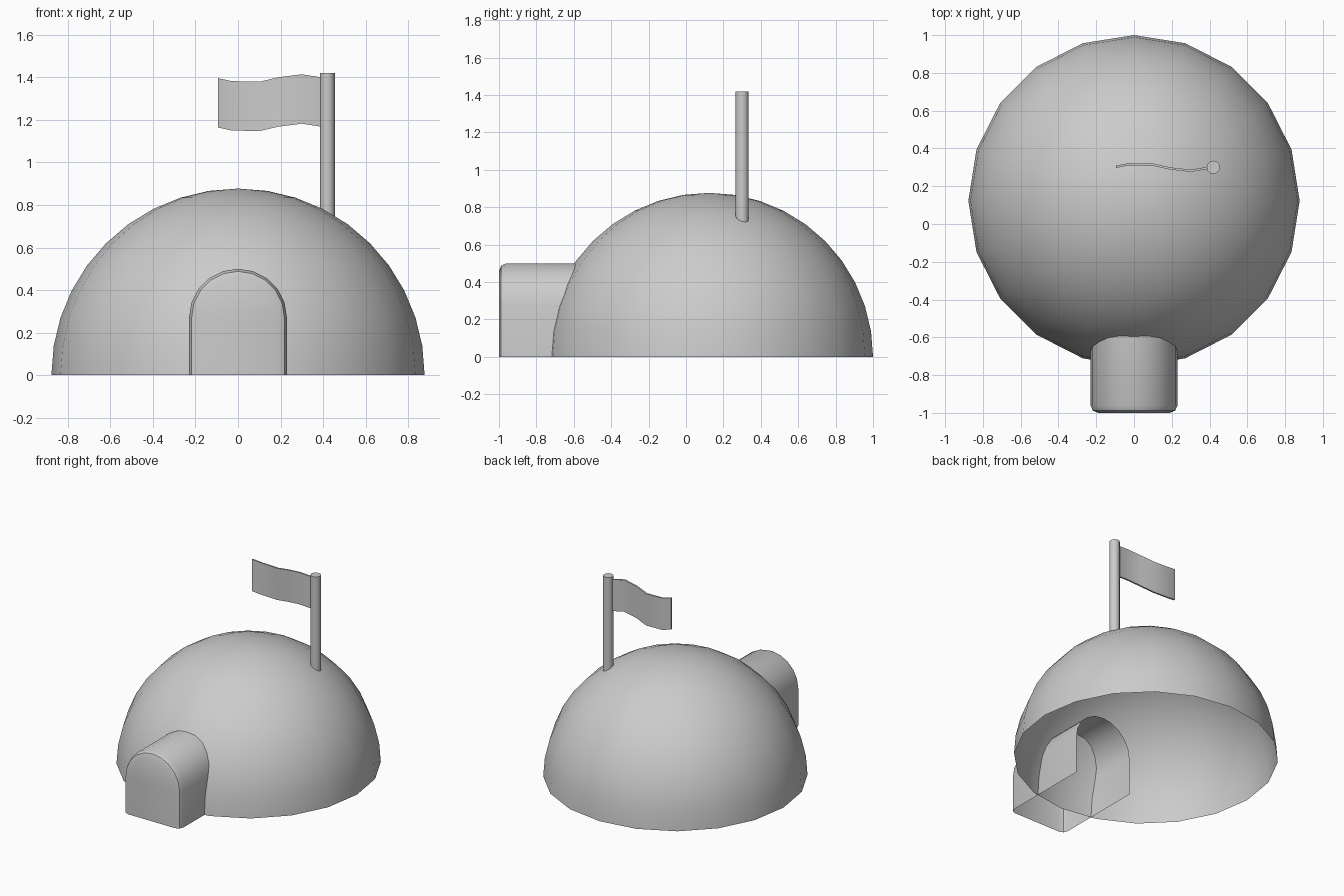
import bpy, bmesh, math

if "Cube" in bpy.data.objects:
    bpy.data.objects.remove(bpy.data.objects["Cube"])


def make_object(name, bm, angle=40):
    bmesh.ops.recalc_face_normals(bm, faces=bm.faces)
    mesh = bpy.data.meshes.new(name)
    bm.to_mesh(mesh)
    bm.free()
    obj = bpy.data.objects.new(name, mesh)
    bpy.context.collection.objects.link(obj)
    bpy.ops.object.select_all(action='DESELECT')
    obj.select_set(True)
    bpy.context.view_layer.objects.active = obj
    bpy.ops.object.shade_smooth_by_angle(angle=math.radians(angle))
    return obj


def bridge(bm, a, b, closed=False):
    for i in range(len(a) if closed else len(a) - 1):
        j = (i + 1) % len(a)
        bm.faces.new((a[i], a[j], b[j], b[i]))


# Dome: upper half of a sphere, open underneath
bm = bmesh.new()
bmesh.ops.create_uvsphere(bm, u_segments=20, v_segments=20, radius=0.877)
low = [v for v in bm.verts if v.co.z < -0.01]
bmesh.ops.delete(bm, geom=low, context='VERTS')
bmesh.ops.translate(bm, verts=bm.verts, vec=(0, 0.123, 0))
make_object("dome", bm)

# Entrance tunnel: arched shell with a rounded front rim, open below and inside
bm = bmesh.new()


def arch(y, inset):
    r = 0.23 - inset
    pts = [(r, 0)]
    pts += [(r * math.cos(math.pi * i / 10), 0.27 + r * math.sin(math.pi * i / 10))
            for i in range(11)]
    pts += [(-r, 0)]
    return [bm.verts.new((x, y, z)) for x, z in pts]


rings = [arch(y, inset) for y, inset in
         [(-0.32, 0), (-0.96, 0), (-0.988, 0.012), (-1.0, 0.04)]]
for a, b in zip(rings, rings[1:]):
    bridge(bm, a, b)
bm.faces.new(rings[-1])
make_object("entrance_tunnel", bm)

# Flag pole, sunk slightly into the dome
bm = bmesh.new()
bottom, top = 0.70, 1.42
bmesh.ops.create_cone(bm, cap_ends=True, segments=12, radius1=0.035,
                      radius2=0.035, depth=top - bottom)
bmesh.ops.translate(bm, verts=bm.verts, vec=(0.42, 0.30, (bottom + top) / 2))
make_object("flag_pole", bm)

# Waving flag: (x, y, top z) along its length
wave = [(0.41, 0.300, 1.397), (0.30, 0.282, 1.414), (0.19, 0.294, 1.400),
        (0.10, 0.314, 1.379), (-0.03, 0.316, 1.382), (-0.095, 0.303, 1.396)]
half, height = 0.006, 0.232
bm = bmesh.new()
loops = []
for x, y, z in wave:
    loops.append([bm.verts.new((x, y + dy, z + dz)) for dy, dz in
                  [(-half, 0), (half, 0), (half, -height), (-half, -height)]])
for a, b in zip(loops, loops[1:]):
    bridge(bm, a, b, closed=True)
bm.faces.new(loops[0])
bm.faces.new(loops[-1])
make_object("flag", bm)
